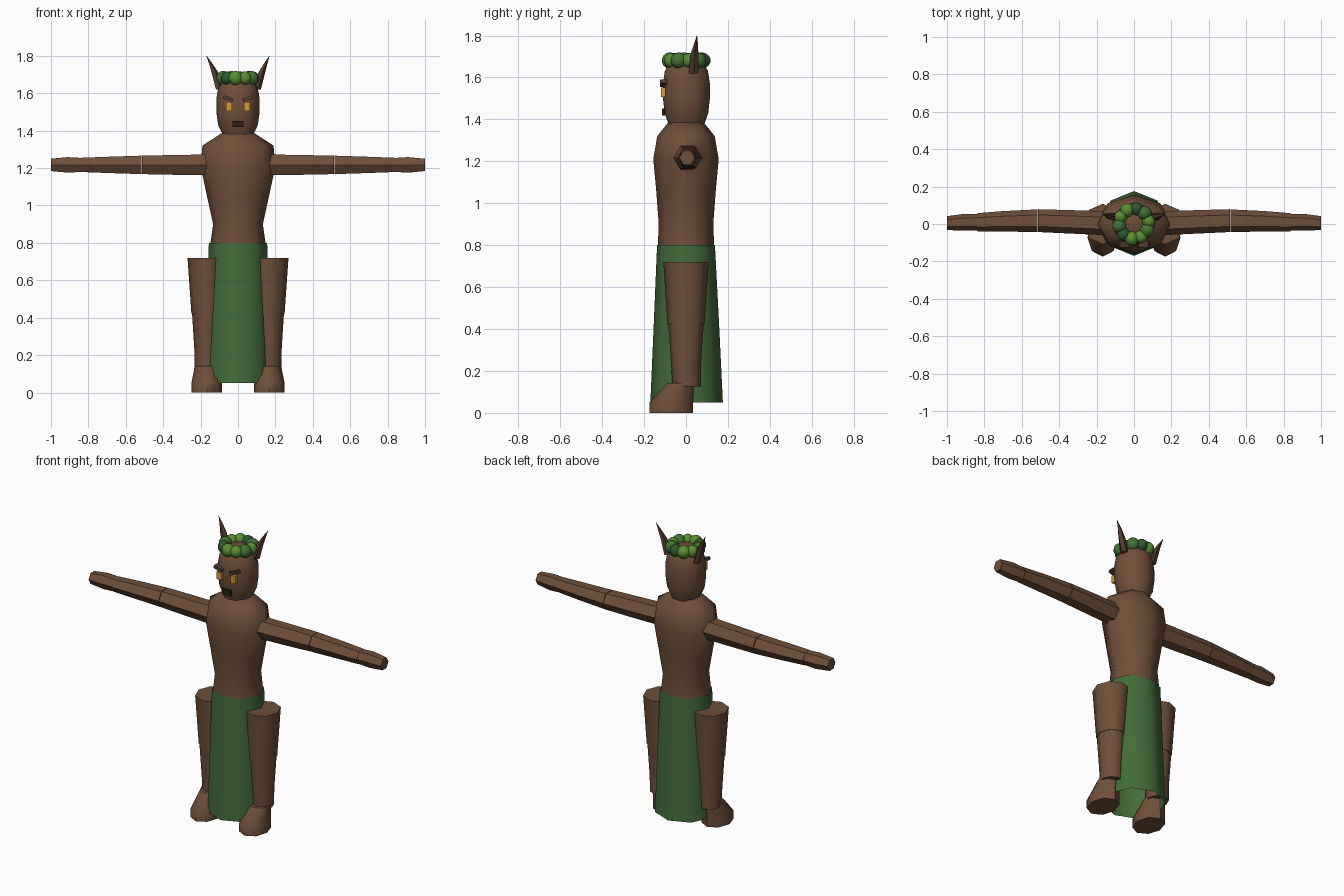
import bpy, bmesh, math
from mathutils import Vector, Matrix

cube = bpy.data.objects.get("Cube")
if cube:
    bpy.data.objects.remove(cube, do_unlink=True)


def material(name, rgb):
    m = bpy.data.materials.new(name)
    m.use_nodes = True
    m.diffuse_color = (*rgb, 1)
    m.node_tree.nodes["Principled BSDF"].inputs["Base Color"].default_value = (*rgb, 1)
    return m


BARK = material("brown bark", (0.16, 0.078, 0.04))
DARK_BARK = material("dark brown", (0.09, 0.045, 0.028))
CLOTH = material("green cloth", (0.055, 0.15, 0.042))
AMBER = material("amber", (0.68, 0.32, 0.035))
MOUTH = material("mouth dark", (0.02, 0.014, 0.006))
LEAVES = [material("leaf light", (0.1, 0.27, 0.035)),
          material("leaf dark", (0.028, 0.1, 0.032)),
          material("leaf mid", (0.055, 0.17, 0.035))]


def finish(name, bm, mat, smooth=50):
    bmesh.ops.recalc_face_normals(bm, faces=bm.faces)
    me = bpy.data.meshes.new(name)
    bm.to_mesh(me)
    bm.free()
    me.materials.append(mat)
    ob = bpy.data.objects.new(name, me)
    bpy.context.collection.objects.link(ob)
    bpy.ops.object.select_all(action="DESELECT")
    ob.select_set(True)
    bpy.context.view_layer.objects.active = ob
    if smooth:
        bpy.ops.object.shade_smooth_by_angle(angle=math.radians(smooth))
    return ob


def loft(name, rings, mat, sides=8, along="z", caps=True, smooth=50):
    """Skin a stack of elliptical rings: (centre, radius a, radius b)."""
    bm = bmesh.new()
    loops = []
    for centre, a, b in rings:
        loop = []
        for i in range(sides):
            t = math.tau * i / sides
            u, v = a * math.cos(t), b * math.sin(t)
            offset = (u, v, 0) if along == "z" else (0, u, v)
            loop.append(bm.verts.new(Vector(centre) + Vector(offset)))
        loops.append(loop)
    for low, high in zip(loops, loops[1:]):
        for i in range(sides):
            j = (i + 1) % sides
            bm.faces.new((low[i], low[j], high[j], high[i]))
    if caps:
        bm.faces.new(loops[0])
        bm.faces.new(loops[-1])
    return finish(name, bm, mat, smooth)


def box(name, centre, size, mat, tilt=0):
    bm = bmesh.new()
    bmesh.ops.create_cube(bm, size=1, matrix=Matrix.Translation(centre)
                          @ Matrix.Rotation(tilt, 4, "Y") @ Matrix.Diagonal((*size, 1)))
    return finish(name, bm, mat, 0)


# Body
loft("torso", [((0, 0, z), a, b) for z, a, b in (
    (0.78, 0.15, 0.135), (0.9, 0.133, 0.13), (1.06, 0.168, 0.142), (1.21, 0.2, 0.156),
    (1.32, 0.19, 0.137), (1.385, 0.09, 0.085))], BARK)
loft("skirt", [((0, 0, 0.8), 0.156, 0.138), ((0, 0.002, 0.42), 0.166, 0.156),
               ((0, 0.003, 0.05), 0.177, 0.173)], CLOTH, caps=False)

# Head
loft("head", [((0, 0.002, z), a, b) for z, a, b in (
    (1.375, 0.08, 0.085), (1.43, 0.106, 0.104), (1.5, 0.116, 0.112), (1.57, 0.116, 0.112),
    (1.63, 0.105, 0.103), (1.67, 0.08, 0.08), (1.69, 0.04, 0.04))], BARK, sides=12)
box("mouth", (0, -0.108, 1.436), (0.06, 0.014, 0.034), MOUTH)

# Limbs and face details on both sides
for side, s in (("left", 1), ("right", -1)):
    x = 0.167 * s
    loft(side + "_upper_leg", [((x, 0, 0.42), 0.082, 0.088), ((x, 0, 0.72), 0.103, 0.108)], BARK)
    loft(side + "_lower_leg", [((x, 0.002, 0.125), 0.065, 0.067), ((x, 0, 0.22), 0.066, 0.07),
                               ((x, 0, 0.43), 0.079, 0.085)], BARK)
    loft(side + "_foot", [((x, -0.071, 0), 0.082, 0.104), ((x, -0.071, 0.05), 0.082, 0.104),
                          ((x, -0.025, 0.142), 0.064, 0.064)], BARK)

    arm_parts = {
        "upper_arm": ((0.15, 0.004, 0.064, 0.064), (0.3, 0.01, 0.063, 0.062),
                      (0.512, 0.018, 0.061, 0.057)),
        "forearm": ((0.516, 0.018, 0.06, 0.057), (0.7, 0.014, 0.055, 0.05),
                    (0.838, 0.009, 0.049, 0.044)),
        "hand": ((0.835, 0.009, 0.045, 0.043), (0.91, 0.009, 0.045, 0.048),
                 (1.0, 0.005, 0.037, 0.038)),
    }
    for part, rings in arm_parts.items():
        loft(f"{side}_{part}", [((px * s, y, 1.217), a, b) for px, y, a, b in rings],
             BARK, sides=6, along="x")

    loft(side + "_horn", [((0.1 * s, 0.037, 1.62), 0.022, 0.024),
                          ((0.125 * s, 0.04, 1.71), 0.02, 0.02),
                          ((0.145 * s, 0.047, 1.755), 0.011, 0.011),
                          ((0.168 * s, 0.052, 1.8), 0.001, 0.001)], DARK_BARK, sides=5)
    box(side + "_eye", (0.047 * s, -0.108, 1.529), (0.032, 0.022, 0.046), AMBER)
    box(side + "_brow", (0.053 * s, -0.108, 1.572), (0.055, 0.034, 0.018), DARK_BARK, -0.35 * s)

# Leaf wreath
COUNT = 10
for i in range(COUNT):
    t = math.tau * (i + 0.25) / COUNT
    bm = bmesh.new()
    radius = 0.036 + 0.003 * (i % 2)
    spot = Vector((0.08 * math.cos(t), 0.08 * math.sin(t) + 0.002, 1.681))
    bmesh.ops.create_uvsphere(bm, u_segments=10, v_segments=7, radius=radius,
                              matrix=Matrix.Translation(spot))
    finish(f"wreath_leaf_{i + 1}", bm, LEAVES[(i * 2 + i // 4) % 3])
